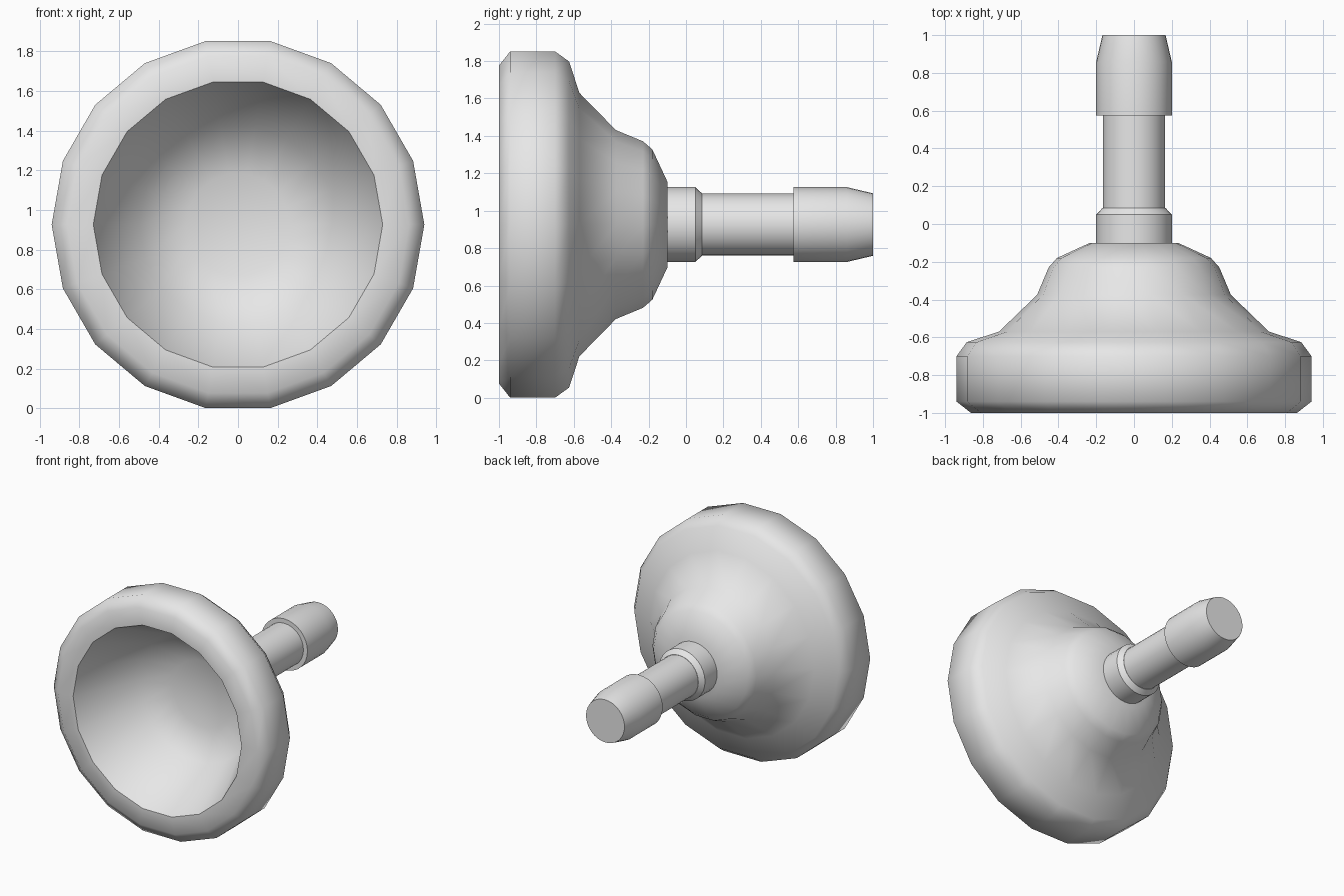
import bpy, bmesh, math

cube = bpy.data.objects.get("Cube")
if cube:
    bpy.data.objects.remove(cube, do_unlink=True)

AXIS_Z = 0.926

grey = bpy.data.materials.new("plain grey")
grey.use_nodes = True
grey.diffuse_color = (0.8, 0.8, 0.8, 1)
grey.node_tree.nodes["Principled BSDF"].inputs["Base Color"].default_value = (0.8, 0.8, 0.8, 1)


def lathe(name, profile, sides, smooth_angle):
    """Turn (radius, y) points around the y axis; radius 0 makes a pole."""
    bm = bmesh.new()
    rings = []
    for r, y in profile:
        n = sides if r > 0 else 1
        rings.append([bm.verts.new((r * math.cos(2 * math.pi * i / sides), y,
                                    r * math.sin(2 * math.pi * i / sides)))
                      for i in range(n)])
    for a, b in zip(rings, rings[1:]):
        for i in range(sides):
            j = (i + 1) % sides
            loop = [a[i % len(a)], a[j % len(a)], b[j % len(b)], b[i % len(b)]]
            bm.faces.new(list(dict.fromkeys(loop)))
    bmesh.ops.recalc_face_normals(bm, faces=bm.faces)
    mesh = bpy.data.meshes.new(name)
    bm.to_mesh(mesh)
    bm.free()
    mesh.materials.append(grey)
    obj = bpy.data.objects.new(name, mesh)
    obj.location.z = AXIS_Z
    bpy.context.collection.objects.link(obj)
    bpy.ops.object.select_all(action='DESELECT')
    obj.select_set(True)
    bpy.context.view_layer.objects.active = obj
    bpy.ops.object.shade_smooth_by_angle(angle=math.radians(smooth_angle))
    return obj


# Hollow flared cup: inner floor, inner wall, rim, then the outer shell to the back
lathe("cup", [
    (0, -0.42), (0.26, -0.44), (0.50, -0.52), (0.73, -1.0),
    (0.863, -1.0), (0.94, -0.94), (0.94, -0.70), (0.885, -0.625),
    (0.715, -0.57), (0.513, -0.375), (0.452, -0.23), (0.408, -0.18),
    (0.234, -0.10), (0, -0.10)], 18, 60)

# Collar where the stem meets the cup
lathe("collar", [(0, -0.12), (0.20, -0.12), (0.20, 0.05),
                 (0.167, 0.085), (0, 0.085)], 32, 35)

# Thin stem
lathe("stem", [(0, 0.05), (0.165, 0.05), (0.165, 0.60), (0, 0.60)], 32, 35)

# Thicker tapered end grip
lathe("end_grip", [(0, 0.575), (0.20, 0.575), (0.20, 0.86),
                   (0.167, 1.0), (0, 1.0)], 32, 35)
